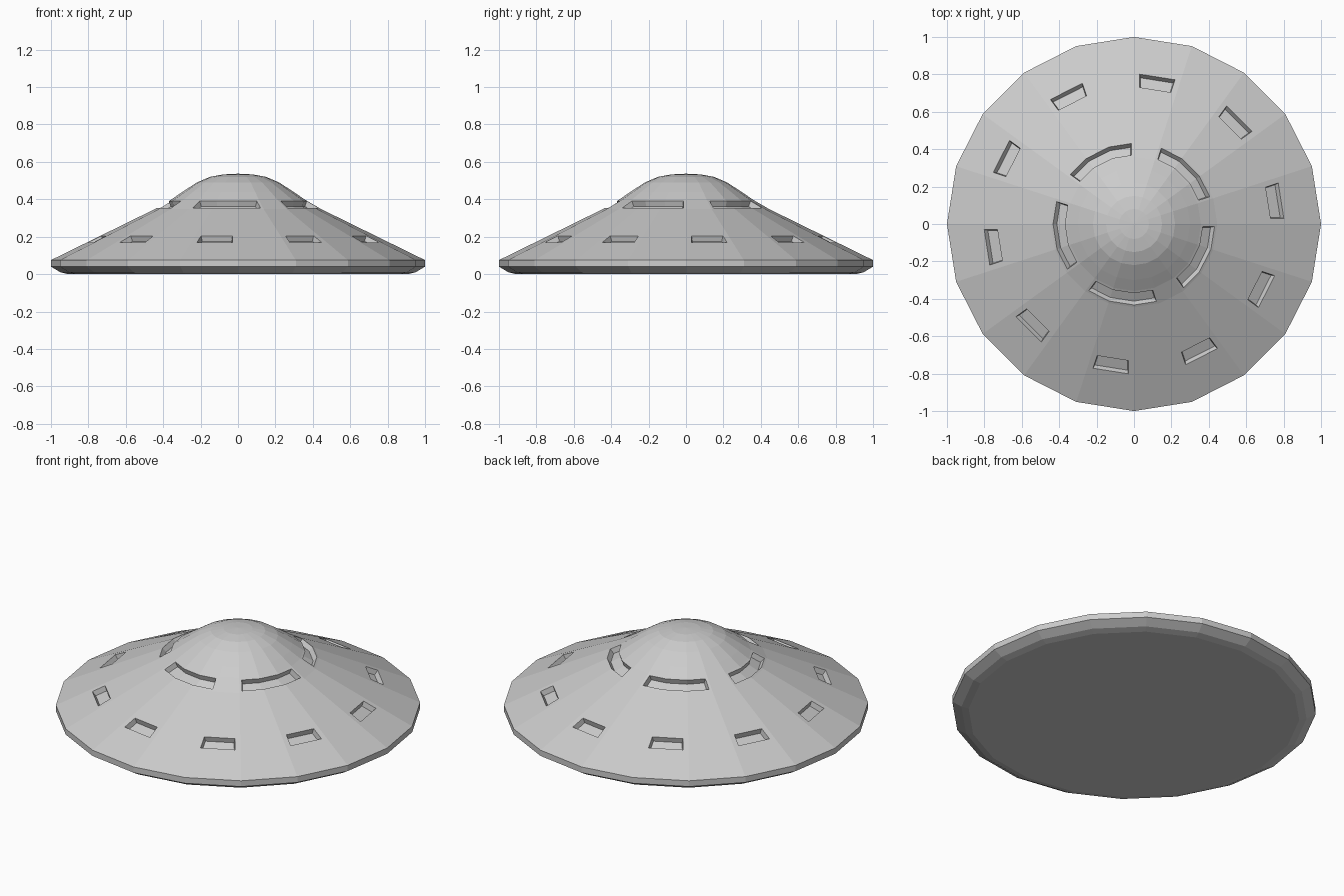
import bpy, bmesh
from math import cos, sin, pi

if "Cube" in bpy.data.objects:
    bpy.data.objects.remove(bpy.data.objects["Cube"])

SIDES = 20


def slope(r):
    """Height of the straight upper cone at a given radius."""
    return 0.075 + (1 - r) * 0.491


# Hull profile, bottom to top (radius, height)
profile = [(0.91, 0.0), (0.95, 0.01), (1.0, 0.04), (1.0, 0.075),
           (0.833, slope(0.833)), (0.708, slope(0.708)),
           (0.445, slope(0.445)), (0.358, 0.398),
           (0.30, 0.438), (0.22, 0.49), (0.15, 0.52), (0.08, 0.533)]
PORT_RING, WINDOW_RING = 4, 6

bm = bmesh.new()
rings = [[bm.verts.new((r * cos(2 * pi * i / SIDES), r * sin(2 * pi * i / SIDES), z))
          for i in range(SIDES)] for r, z in profile]

# Skin the rings, with flat underside and a fan at the dome tip
bands = []
for low, high in zip(rings, rings[1:]):
    bands.append([bm.faces.new((low[i], low[(i + 1) % SIDES],
                                high[(i + 1) % SIDES], high[i]))
                  for i in range(SIDES)])
bm.faces.new(rings[0][::-1])
tip = bm.verts.new((0, 0, 0.537))
for i in range(SIDES):
    bm.faces.new((rings[-1][i], rings[-1][(i + 1) % SIDES], tip))
bm.normal_update()


def recess(faces, margin, depth, taper):
    """Outline a slot inside the faces, then sink it with tapered walls."""
    bmesh.ops.inset_region(bm, faces=faces, thickness=margin, use_even_offset=True)
    bm.normal_update()
    bmesh.ops.inset_region(bm, faces=faces, thickness=taper, depth=-depth,
                           use_even_offset=True)
    bm.normal_update()


# Ten small ports on every other facet of the skirt
recess([bands[PORT_RING][i] for i in range(0, SIDES, 2)], 0.03, 0.03, 0.006)

# Five curved windows, each three facets wide, around the dome
windows = [bands[WINDOW_RING][(c + d) % SIDES]
           for c in range(2, SIDES, 4) for d in (-1, 0, 1)]
recess(windows, 0.014, 0.03, 0.006)

mesh = bpy.data.meshes.new("saucer_hull")
bm.to_mesh(mesh)
bm.free()
bpy.context.collection.objects.link(bpy.data.objects.new("saucer_hull", mesh))
